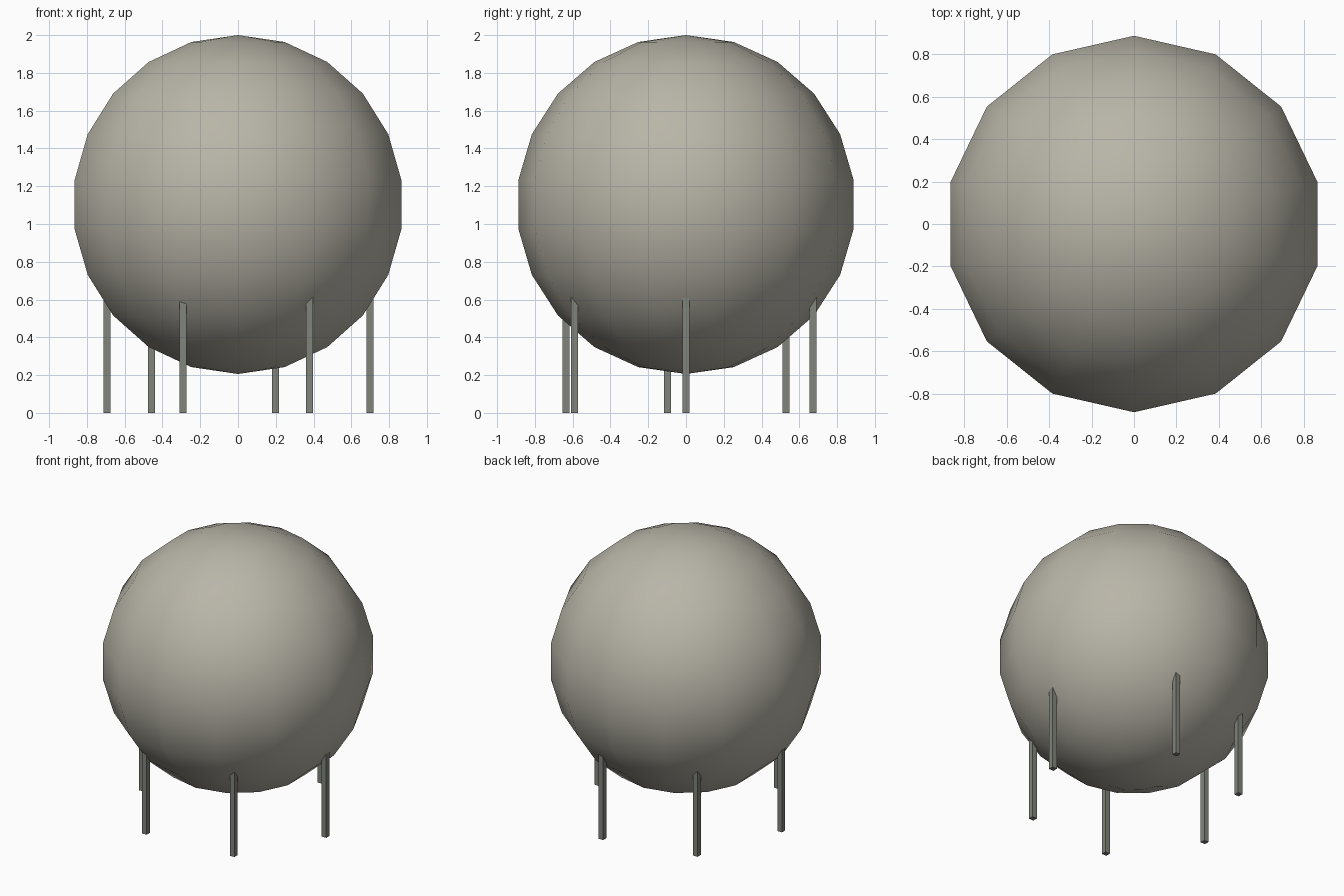
import bpy
import bmesh
from math import sin, cos
from mathutils import Matrix, Vector

cube = bpy.data.objects.get("Cube")
if cube:
    bpy.data.objects.remove(cube, do_unlink=True)


def make_material(name, rgb):
    mat = bpy.data.materials.new(name)
    mat.use_nodes = True
    colour = (*rgb, 1.0)
    mat.diffuse_color = colour
    mat.node_tree.nodes["Principled BSDF"].inputs["Base Color"].default_value = colour
    return mat


def add_object(name, bm, mat, smooth=False):
    mesh = bpy.data.meshes.new(name)
    for face in bm.faces:
        face.smooth = smooth
    bm.to_mesh(mesh)
    bm.free()
    mesh.materials.append(mat)
    obj = bpy.data.objects.new(name, mesh)
    bpy.context.collection.objects.link(obj)
    return obj


tank_paint = make_material("warm grey", (0.48, 0.46, 0.39))
leg_paint = make_material("dark grey", (0.22, 0.23, 0.20))

# Spherical tank, with a vertex meridian on the y axis
RADIUS = 0.897
bm = bmesh.new()
bmesh.ops.create_uvsphere(bm, u_segments=14, v_segments=11, radius=RADIUS,
                          matrix=Matrix.Translation((0, 0, 2 - RADIUS)))
add_object("tank", bm, tank_paint, smooth=True)

# Six square legs set around the tank one radian apart, ending inside it
LEG_RING, LEG_WIDTH, LEG_HEIGHT = 0.70, 0.037, 0.68
for i in range(6):
    bm = bmesh.new()
    centre = Vector((LEG_RING * cos(i), -LEG_RING * sin(i), LEG_HEIGHT / 2))
    size = Matrix.Diagonal((LEG_WIDTH, LEG_WIDTH, LEG_HEIGHT, 1))
    bmesh.ops.create_cube(bm, size=1, matrix=Matrix.Translation(centre) @ size)
    add_object(f"leg_{i + 1}", bm, leg_paint)
